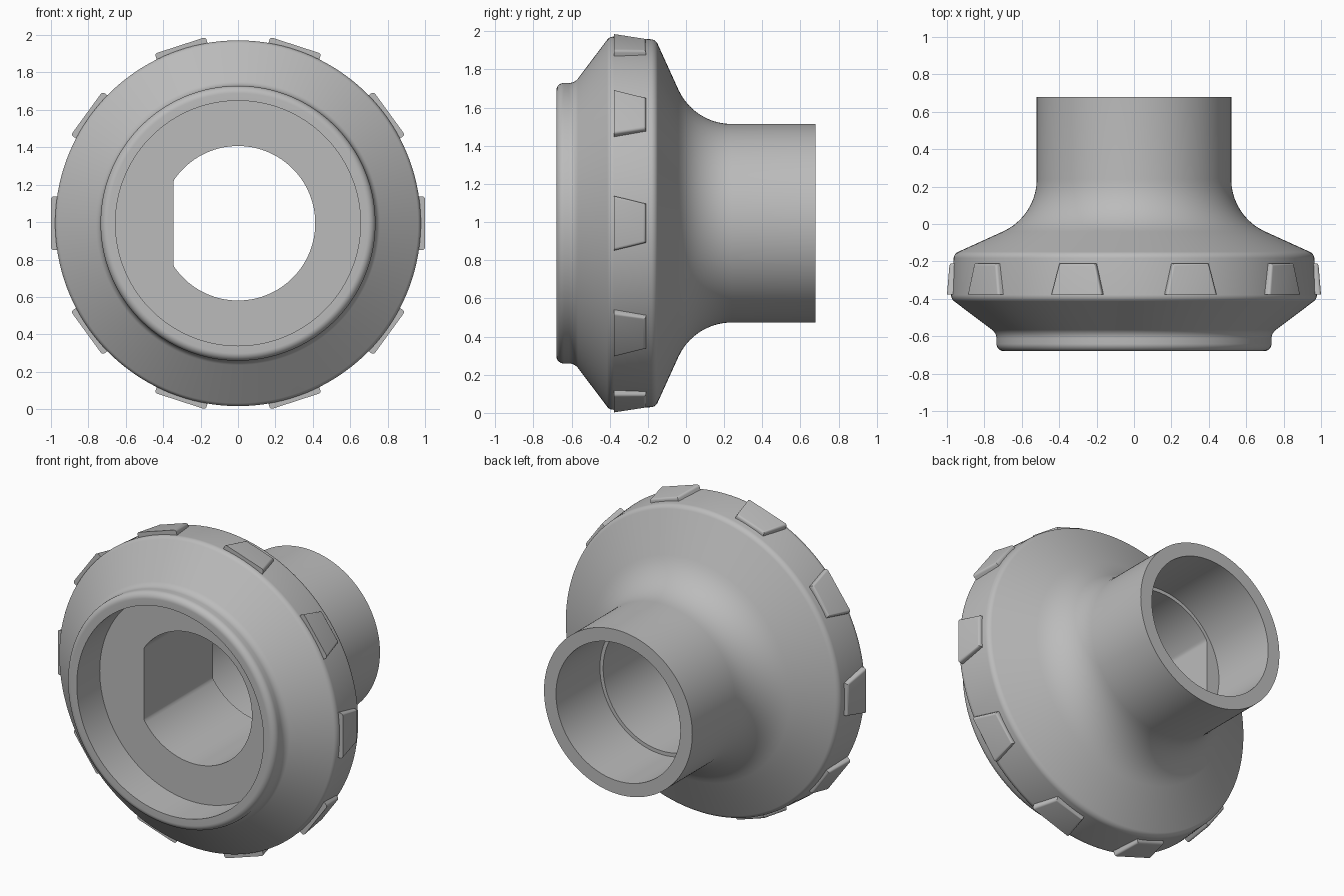
import bpy, bmesh, math
from mathutils import Vector, Matrix

if "Cube" in bpy.data.objects:
    bpy.data.objects.remove(bpy.data.objects["Cube"])

ZC = 0.994          # height of the turning axis
SEG = 180
BORE, FLAT_X = 0.413, -0.345

grey = bpy.data.materials.new("plain_grey")
grey.diffuse_color = (0.5, 0.5, 0.5, 1)
grey.use_nodes = True
grey.node_tree.nodes["Principled BSDF"].inputs["Base Color"].default_value = grey.diffuse_color


def finish(name, bm, angle):
    bmesh.ops.recalc_face_normals(bm, faces=bm.faces)
    me = bpy.data.meshes.new(name)
    bm.to_mesh(me)
    bm.free()
    ob = bpy.data.objects.new(name, me)
    bpy.context.collection.objects.link(ob)
    me.materials.append(grey)
    bpy.ops.object.select_all(action='DESELECT')
    ob.select_set(True)
    bpy.context.view_layer.objects.active = ob
    bpy.ops.object.shade_smooth_by_angle(angle=math.radians(angle))
    return ob


def rounded(corners, steps=10):
    """Closed (y, r, fillet) outline -> points with arcs at filleted corners."""
    pts = []
    for i, (y, r, f) in enumerate(corners):
        p = Vector((y, r))
        if f == 0:
            pts.append(p)
            continue
        a = (Vector(corners[i - 1][:2]) - p).normalized()
        b = (Vector(corners[(i + 1) % len(corners)][:2]) - p).normalized()
        half = a.angle(b) / 2
        centre = p + (a + b).normalized() * f / math.sin(half)
        start = p + a * f / math.tan(half) - centre
        end = p + b * f / math.tan(half) - centre
        sweep = start.angle_signed(end)
        for k in range(steps + 1):
            t = -sweep * k / steps
            pts.append(centre + Matrix.Rotation(t, 2) @ start)
    return pts


# Turned body: lip, flared rim, neck tube, stepped bore, front recess
outline = rounded([
    (-0.68, 0.655, 0), (-0.68, 0.735, 0.04), (-0.584, 0.735, 0.06),
    (-0.40, 0.979, 0.04), (-0.159, 0.9625, 0.04), (0.042, 0.52, 0.307),
    (0.68, 0.52, 0), (0.68, 0.436, 0), (0.24, 0.436, 0),
    (0.24, BORE, 0), (-0.45, BORE, 0), (-0.45, 0.655, 0)])
bm = bmesh.new()
rings = []
for s in range(SEG):
    a = 2 * math.pi * s / SEG
    ring = []
    for y, r in outline:
        x = r * math.cos(a)
        if abs(r - BORE) < 1e-4:        # flat side of the D-shaped bore
            x = max(x, FLAT_X)
        ring.append(bm.verts.new((x, y, ZC + r * math.sin(a))))
    rings.append(ring)
n = len(outline)
for s in range(SEG):
    p, q = rings[s], rings[(s + 1) % SEG]
    for i in range(n):
        j = (i + 1) % n
        bm.faces.new((p[i], p[j], q[j], q[i]))
finish("flanged_body", bm, 30)

# Ten tapered lugs around the rim
bm = bmesh.new()
for k in range(10):
    lug = bmesh.new()
    bmesh.ops.create_cube(lug, size=2)
    for v in lug.verts:
        front, outer = v.co.y < 0, v.co.x > 0
        w = 0.143 if front else 0.102
        r = (1.0 if front else 0.986) if outer else 0.92
        v.co = (r, -0.378 if front else -0.21, math.copysign(w, v.co.z))
    edges = [e for e in lug.edges
             if all(v.co.x > 0.95 for v in e.verts)
             and any(v.co.y > -0.3 for v in e.verts)]
    bmesh.ops.bevel(lug, geom=edges, offset=0.014, segments=4,
                    profile=0.5, affect='EDGES')
    lug.transform(Matrix.Translation((0, 0, ZC)) @
                  Matrix.Rotation(2 * math.pi * k / 10, 4, 'Y'))
    tmp = bpy.data.meshes.new("lug_tmp")
    lug.to_mesh(tmp)
    lug.free()
    bm.from_mesh(tmp)
    bpy.data.meshes.remove(tmp)
finish("grip_lugs", bm, 30)
